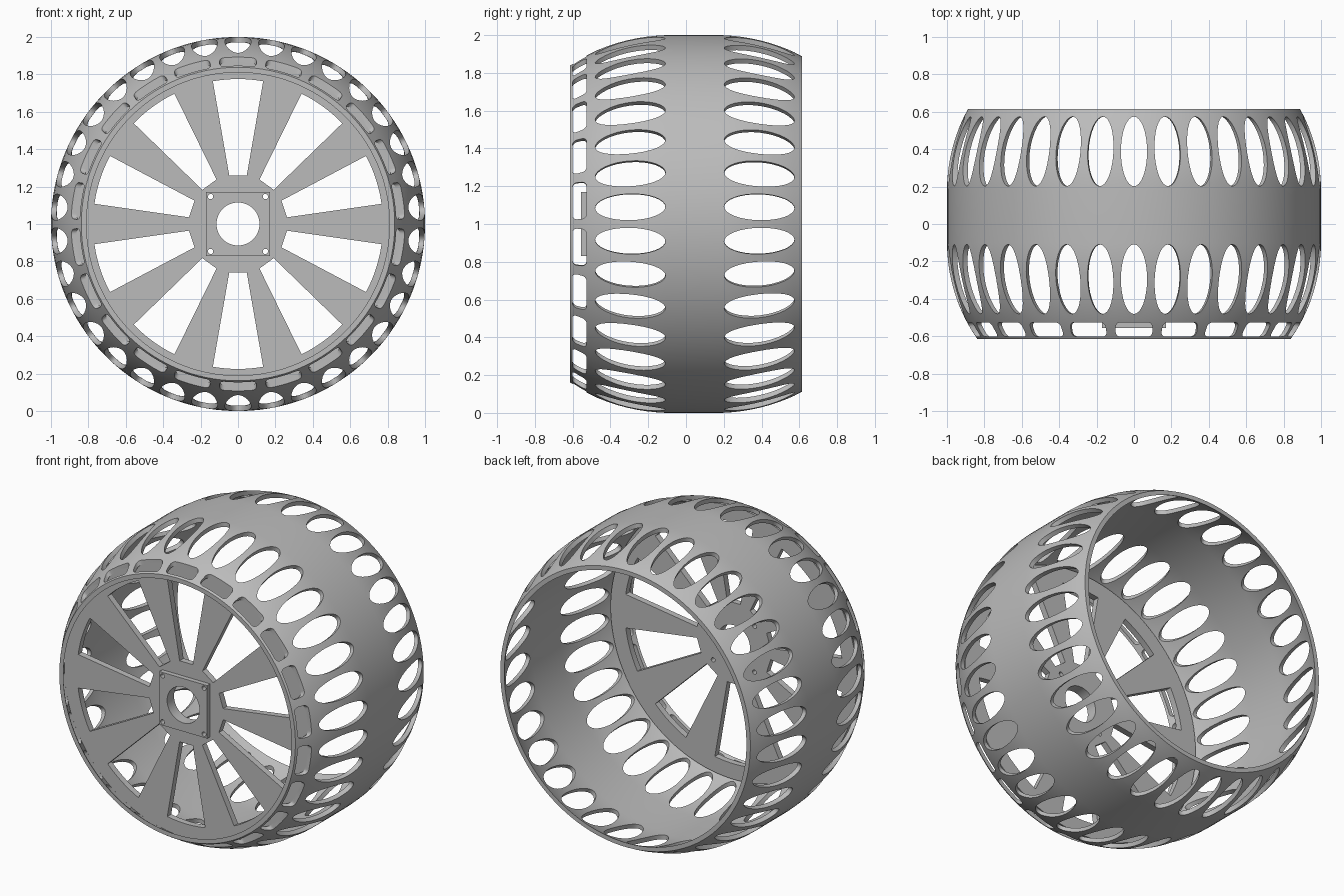
import bpy, bmesh
from math import sin, cos, pi, sqrt, radians
from mathutils import Matrix

cube = bpy.data.objects.get("Cube")
if cube:
    bpy.data.objects.remove(cube, do_unlink=True)

grey = bpy.data.materials.new("plain_grey")
grey.use_nodes = True
colour = (0.5, 0.5, 0.5, 1)
grey.diffuse_color = colour
grey.node_tree.nodes["Principled BSDF"].inputs["Base Color"].default_value = colour

CENTRE = Matrix.Translation((0, 0, 1))
FACING = Matrix.Rotation(pi / 2, 4, 'X')   # local z points to the front


def turn(i, count):
    return CENTRE @ Matrix.Rotation(2 * pi * i / count, 4, 'Y')


def prism(bm, outline, matrix, low, high):
    """Extrude a closed 2D outline along local z."""
    rings = [[bm.verts.new(matrix @ Matrix.Translation((x, y, h)).translation)
              for x, y in outline] for h in (low, high)]
    n = len(outline)
    bm.faces.new(rings[0][::-1])
    bm.faces.new(rings[1])
    for i in range(n):
        j = (i + 1) % n
        bm.faces.new((rings[0][i], rings[0][j], rings[1][j], rings[1][i]))


def ellipse(cx, cy, rx, ry, n=32):
    return [(cx + rx * cos(2 * pi * i / n), cy + ry * sin(2 * pi * i / n)) for i in range(n)]


def rounded_box(cx, cy, hx, hy, r, n=5):
    points = []
    for k, (sx, sy) in enumerate(((1, 1), (-1, 1), (-1, -1), (1, -1))):
        for i in range(n + 1):
            a = pi / 2 * (k + i / n)
            points.append((cx + sx * (hx - r) + r * cos(a), cy + sy * (hy - r) + r * sin(a)))
    return points


def finish(bm, name):
    bmesh.ops.recalc_face_normals(bm, faces=bm.faces)
    mesh = bpy.data.meshes.new(name)
    bm.to_mesh(mesh)
    bm.free()
    mesh.materials.append(grey)
    obj = bpy.data.objects.new(name, mesh)
    bpy.context.collection.objects.link(obj)
    return obj


def cut_and_smooth(obj, cutters):
    bpy.ops.object.select_all(action='DESELECT')
    bpy.context.view_layer.objects.active = obj
    obj.select_set(True)
    for cutter in cutters:
        mod = obj.modifiers.new("cut", 'BOOLEAN')
        mod.operation, mod.solver, mod.object = 'DIFFERENCE', 'EXACT', cutter
        bpy.ops.object.modifier_apply(modifier=mod.name)
    bpy.ops.object.shade_smooth_by_angle(angle=radians(30))


# Barrel: crowned tube, flat in the middle and curving in to both rims
FRONT, BACK, FLAT_A, FLAT_B, CROWN, WALL = -0.615, 0.615, -0.1, 0.18, 0.9, 0.028


def barrel_radius(y):
    d = max(FLAT_A - y, y - FLAT_B, 0)
    return 1 - CROWN + sqrt(CROWN ** 2 - d ** 2)


steps = 10
stations = [FRONT + (FLAT_A - FRONT) * i / steps for i in range(steps + 1)]
stations += [FLAT_B + (BACK - FLAT_B) * i / steps for i in range(steps + 1)]
profile = [(barrel_radius(y), y) for y in stations]
profile += [(r - WALL, y) for r, y in reversed(profile)]
SEGMENTS = 136
bm = bmesh.new()
rings = []
for s in range(SEGMENTS):
    m = turn(s + 0.5, SEGMENTS)
    rings.append([bm.verts.new(m @ Matrix.Translation((0, y, r)).translation) for r, y in profile])
for s in range(SEGMENTS):
    a, b = rings[s], rings[(s + 1) % SEGMENTS]
    for i in range(len(profile)):
        j = (i + 1) % len(profile)
        bm.faces.new((a[i], a[j], b[j], b[i]))
barrel = finish(bm, "barrel")

# Radial cutters: two rows of oval holes and one row of slots
bm = bmesh.new()
for i in range(34):
    for y in (-0.295, 0.388):
        prism(bm, ellipse(0, y, 0.07, 0.186), turn(i, 34), 0.86, 1.1)
for i in range(22):
    prism(bm, rounded_box(0, -0.564, 0.098, 0.038, 0.025), turn(i, 22), 0.76, 1)
barrel_cutter = finish(bm, "barrel_cutter")

# Spoked disc, set back inside the front rim
bm = bmesh.new()
prism(bm, ellipse(0, 0, 0.875, 0.875, SEGMENTS), CENTRE @ FACING, 0.485, 0.525)
disc = finish(bm, "spoked_disc")

# Square hub plate
bm = bmesh.new()
prism(bm, [(-0.17, -0.17), (0.17, -0.17), (0.17, 0.17), (-0.17, 0.17)],
      CENTRE @ FACING, 0.515, 0.555)
plate = finish(bm, "hub_plate")

# Windows between the spokes
window = [(-0.047, 0.26), (0.047, 0.26)]
window += [(0.775 * cos(radians(a)), 0.775 * sin(radians(a))) for a in range(80, 101, 2)]
bm = bmesh.new()
for i in range(10):
    prism(bm, window, turn(i, 10) @ FACING, 0.4, 0.7)
window_cutter = finish(bm, "window_cutter")

# Axle bore and bolt holes
bm = bmesh.new()
prism(bm, ellipse(0, 0, 0.115, 0.115, 48), CENTRE @ FACING, 0.4, 0.7)
for x in (-0.147, 0.147):
    for z in (-0.147, 0.147):
        prism(bm, ellipse(x, z, 0.014, 0.014, 16), CENTRE @ FACING, 0.4, 0.7)
bore_cutter = finish(bm, "bore_cutter")

cut_and_smooth(barrel, [barrel_cutter])
cut_and_smooth(disc, [window_cutter, bore_cutter])
cut_and_smooth(plate, [bore_cutter])
for cutter in (barrel_cutter, window_cutter, bore_cutter):
    bpy.data.objects.remove(cutter, do_unlink=True)
